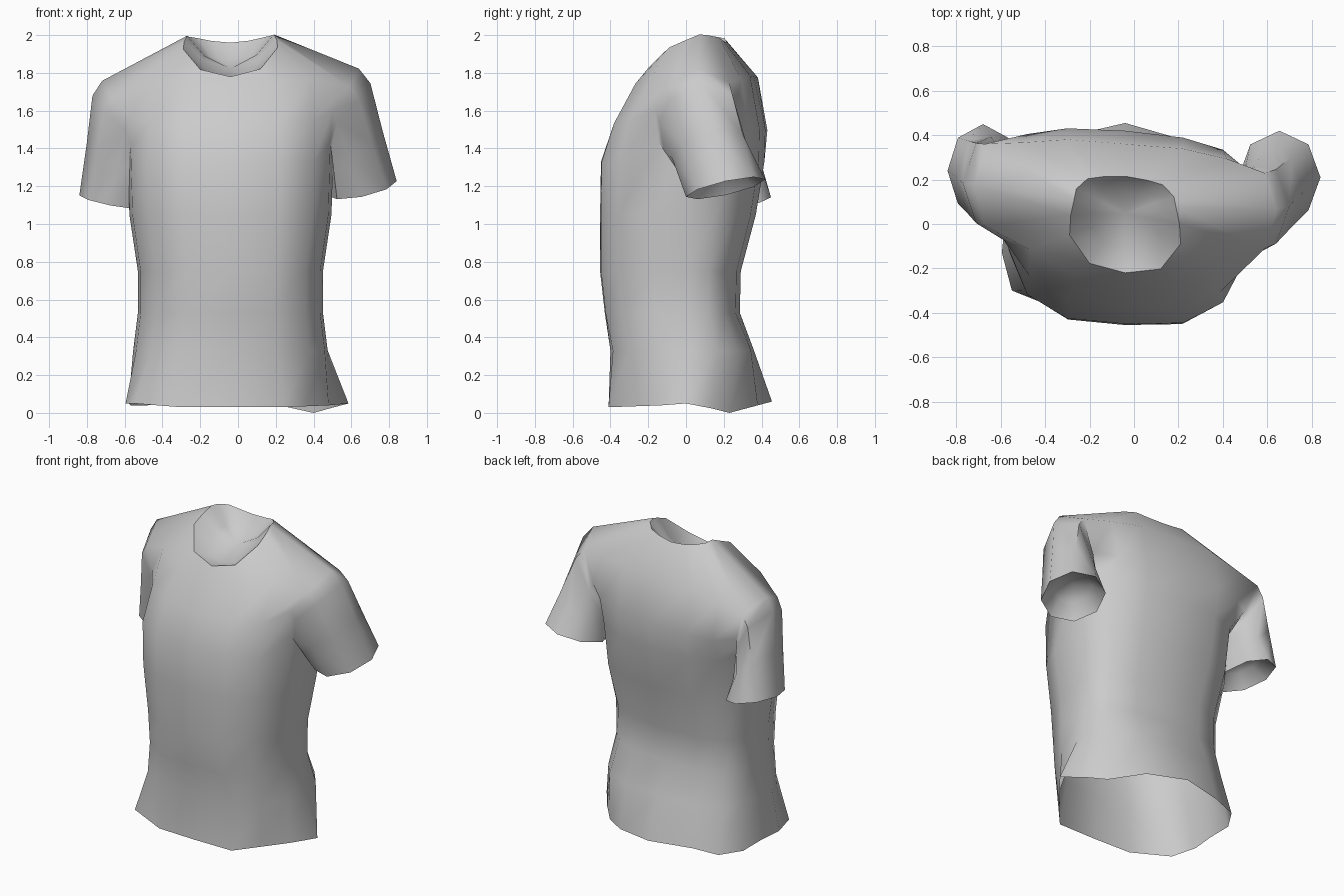
import bpy, bmesh, math
from mathutils import Vector

if "Cube" in bpy.data.objects:
    bpy.data.objects.remove(bpy.data.objects["Cube"])

CX = -0.04                      # torso centre line
bm = bmesh.new()


def place(dx, y, z, side):
    """Half-profile point to world, with the shirt's slight twist and tilt."""
    d = dx * side
    x = CX + d
    if z > 1.37:
        y -= 0.08 * d
        z += 0.07 * d * abs(d) * min(1, (z - 1.3) / 0.3)
    elif z > 0.5:
        y -= 0.04 * d
    return bm.verts.new((x, y, z))


# Columns of a half ring: front centre, F1, F2, F3, side, B3, B2, B1, back centre
SHAPE = [(0, -1), (.48, -.97), (.81, -.76), (.97, -.38), (1, 0),
         (.96, .42), (.8, .74), (.48, .95), (0, 1)]


def make_ring(half):
    """Mirror nine half-ring points into a 16-point ring (None leaves a gap)."""
    right = [place(*p, 1) if p else None for p in half]
    left = [place(*p, -1) if p else None for p in half[1:-1]]
    return right + left[::-1]


# Lower torso: z, half width, front y, back y
rings = []
for z, w, f, b in [(.04, .55, -.41, .455), (.33, .515, -.40, .36), (.53, .49, -.43, .285),
                   (.75, .49, -.455, .29), (1.05, .535, -.455, .37), (1.33, .545, -.45, .415)]:
    yc = 0.03
    rings.append(make_ring([(sx * w, yc + (sy * (yc - f) if sy < 0 else sy * (b - yc)), z)
                            for sx, sy in SHAPE]))

# Uneven hem corners
for i, co in {0: (-.04, -.41, .03), 1: (.24, -.41, .03), 2: (.36, -.27, .035), 3: (.48, -.13, .04),
              4: (.585, 0, .05), 5: (.49, .13, .025), 6: (.40, .23, 0), 7: (.22, .38, .04),
              8: (-.04, .455, .06), 9: (-.32, .39, .06), 12: (-.58, .03, .05),
              13: (-.595, -.13, .05), 14: (-.55, -.30, .05), 15: (-.30, -.40, .03)}.items():
    rings[0][i].co = co

# Raised underarm
for i, z in {3: 1.43, 4: 1.39, 5: 1.37, 11: 1.37, 12: 1.38, 13: 1.41}.items():
    rings[5][i].co.z = z
    if i in (3, 13):
        rings[5][i].co.y += .03

# Chest (no side points, leaving the armholes), shoulders and neckline
rings.append(make_ring([(0, -.375, 1.53), (.26, -.36, 1.53), (.43, -.27, 1.54), (.54, -.12, 1.58), None,
                        (.56, .28, 1.52), (.44, .37, 1.5), (.26, .41, 1.5), (0, .42, 1.5)]))
rings.append(make_ring([(0, -.275, 1.70), (.22, -.25, 1.74), (.43, -.15, 1.76), (.63, -.06, 1.70),
                        (.68, .12, 1.79), (.63, .28, 1.72), (.46, .33, 1.75), (.26, .36, 1.78), (0, .36, 1.78)]))
rings.append(make_ring([(0, -.22, 1.78), (.16, -.19, 1.82), (.25, -.07, 1.93), (.245, .02, 1.97),
                        (.23, .09, 2.0), (.22, .14, 1.995), (.17, .19, 1.985), (.1, .205, 1.97), (0, .215, 1.96)]))
rings[7][11].co.y += .03

for lo, hi in zip(rings, rings[1:]):
    for i in range(16):
        j = (i + 1) % 16
        quad = [lo[i], lo[j], hi[j], hi[i]]
        if all(quad):
            bm.faces.new(quad)

# Sleeves: from each armhole to a tilted eight-sided cuff
arm, chest, shoulder = rings[5:8]


def recess(loop, depth):
    """Shallow bowl closing an opening from the inside, with a crisp rim."""
    n = len(loop)
    mid = sum((v.co for v in loop), Vector()) / n
    inner = [bm.verts.new(v.co.lerp(mid, .4) + Vector(depth) * .7) for v in loop]
    tip = bm.verts.new(mid + Vector(depth))
    for i in range(n):
        j = (i + 1) % n
        bm.faces.new([loop[i], loop[j], inner[j], inner[i]])
        bm.faces.new([inner[i], inner[j], tip])
        bm.edges.get((loop[i], loop[j])).smooth = False


def sleeve(side, front, mid, back, centre, rx, ry, tilt_x, tilt_y):
    hole = [arm[mid], arm[front], chest[front], shoulder[front],
            shoulder[mid], shoulder[back], chest[back], arm[back]]
    start = [v.co.copy() for v in hole]
    prev = hole
    for t, bulge in [(.13, .035), (.55, .015), (1, 0)]:
        cur = []
        for k, p in enumerate(start):
            a = math.pi * (1 + k / 4)
            ox, oy = rx * math.cos(a), ry * math.sin(a)
            end = Vector((centre[0] + side * ox, centre[1] + oy,
                          centre[2] + tilt_x * ox + tilt_y * oy))
            q = p.lerp(end, t)
            q.x += side * bulge * max(0, math.cos(a))
            cur.append(bm.verts.new(q))
        for k in range(8):
            m = (k + 1) % 8
            bm.faces.new([prev[k], prev[m], cur[m], cur[k]])
        prev = cur
    recess(prev, (-.03 * side, -.04, .12))


sleeve(1, 3, 4, 5, (.655, .21, 1.19), .185, .21, .2, .22)
sleeve(-1, 13, 12, 11, (-.68, .24, 1.12), .16, .21, .2, .1)
recess(rings[-1], (0, 0, -.12))

bmesh.ops.recalc_face_normals(bm, faces=bm.faces)
mesh = bpy.data.meshes.new("shirt")
bm.to_mesh(mesh)
bm.free()
shirt = bpy.data.objects.new("shirt", mesh)
bpy.context.collection.objects.link(shirt)
bpy.context.view_layer.objects.active = shirt
shirt.select_set(True)
bpy.ops.object.shade_smooth_by_angle(angle=math.radians(60))
